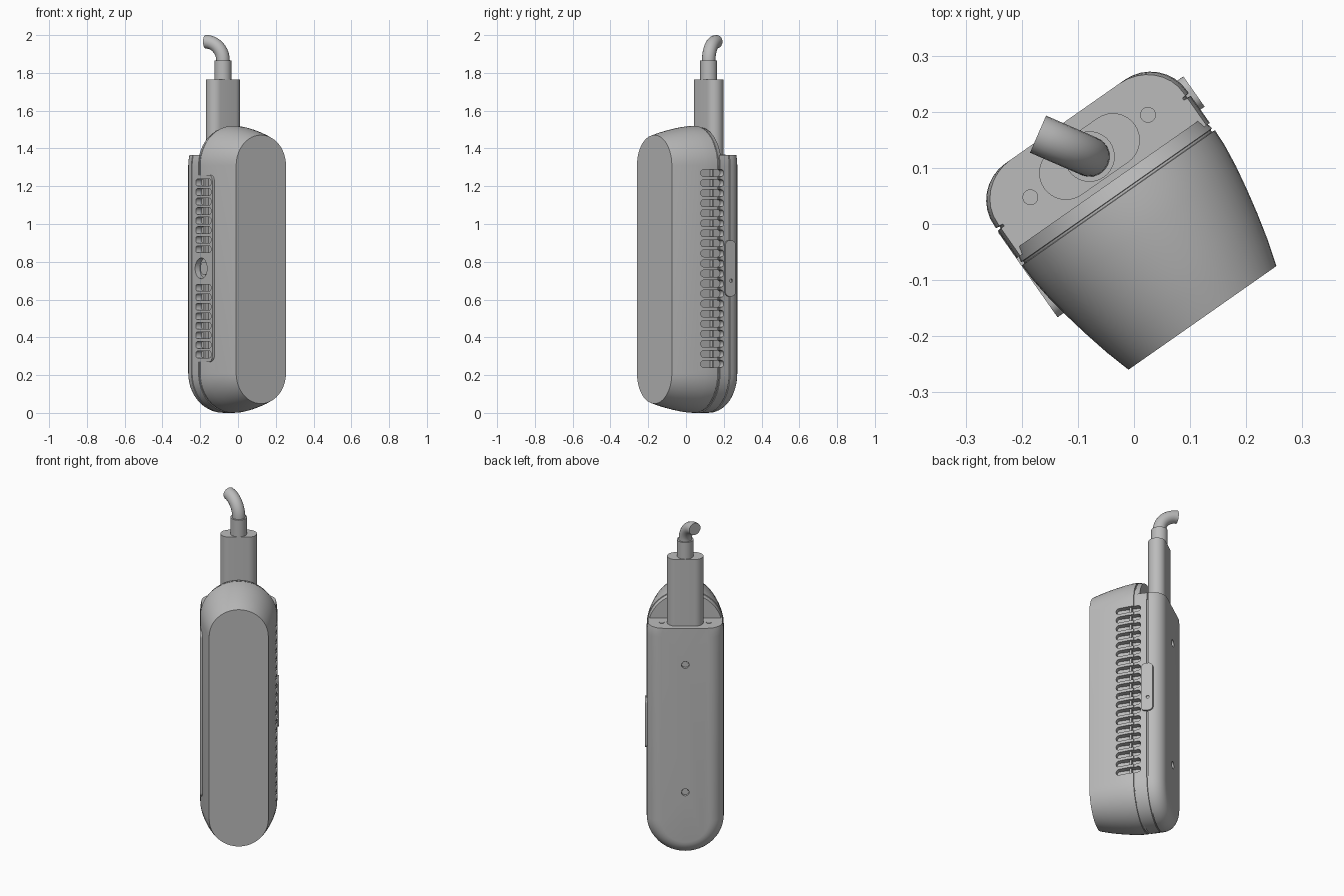
import bpy, bmesh, math
from mathutils import Matrix, Vector

if "Cube" in bpy.data.objects:
    bpy.data.objects.remove(bpy.data.objects["Cube"])

grey = bpy.data.materials.new("plain_grey")
grey.use_nodes = True
grey.diffuse_color = (0.5, 0.5, 0.5, 1)
grey.node_tree.nodes["Principled BSDF"].inputs["Base Color"].default_value = (0.5, 0.5, 0.5, 1)

# Whole unit is turned about the vertical axis
TURN = Matrix.Rotation(math.radians(35), 4, "Z") @ Matrix.Translation((0.004, 0, 0))
LOW, HIGH, LEDGE, WIDE = 0.21, 1.31, 1.365, 0.21
SLOT_Y, SLOT_HALF = 0.024, 0.07


def finish(name, bm, angle=30):
    bmesh.ops.recalc_face_normals(bm, faces=bm.faces[:])
    bm.transform(TURN)
    mesh = bpy.data.meshes.new(name)
    bm.to_mesh(mesh)
    bm.free()
    mesh.materials.append(grey)
    ob = bpy.data.objects.new(name, mesh)
    bpy.context.collection.objects.link(ob)
    smooth(ob, angle)
    return ob


def smooth(ob, angle=30):
    bpy.ops.object.select_all(action="DESELECT")
    ob.select_set(True)
    bpy.context.view_layer.objects.active = ob
    bpy.ops.object.shade_smooth_by_angle(angle=math.radians(angle))


def loft(bm, rings):
    loops = [[bm.verts.new(p) for p in ring] for ring in rings]
    n = len(loops[0])
    for a, b in zip(loops, loops[1:]):
        for i in range(n):
            j = (i + 1) % n
            bm.faces.new((a[i], a[j], b[j], b[i]))
    bm.faces.new(loops[0])
    bm.faces.new(loops[-1])


def stadium(y, r, steps=24):
    """Upright capsule outline at depth y."""
    pts = []
    for start, z in ((0, HIGH), (math.pi, LOW)):
        for i in range(steps + 1):
            t = start + math.pi * i / steps
            pts.append((r * math.cos(t), y, z + r * math.sin(t)))
    return pts


def pill(bm, axis, centre, ha, hb, r, d0, d1, steps=8):
    """Rounded rectangle extruded along an axis; the outline uses the next two axes."""
    ring = []
    for q, (sa, sb) in enumerate(((1, 1), (-1, 1), (-1, -1), (1, -1))):
        for i in range(steps + 1):
            t = (q + i / steps) * math.pi / 2
            p = (sa * (ha - r) + r * math.cos(t), sb * (hb - r) + r * math.sin(t))
            if not ring or (Vector(p) - Vector(ring[-1])).length > 1e-5:
                ring.append(p)
    if (Vector(ring[0]) - Vector(ring[-1])).length < 1e-5:
        ring.pop()
    k = "XYZ".index(axis)
    rings = []
    for d in (d0, d1):
        pts = []
        for a, b in ring:
            p = Vector(centre)
            p[k] = d
            p[(k + 1) % 3] += a
            p[(k + 2) % 3] += b
            pts.append(p)
        rings.append(pts)
    loft(bm, rings)


def part(name, *args, **kw):
    bm = bmesh.new()
    pill(bm, *args, **kw)
    return finish(name, bm)


def cut(ob, cutter):
    mod = ob.modifiers.new("cut", "BOOLEAN")
    mod.operation, mod.solver, mod.object = "DIFFERENCE", "EXACT", cutter
    bpy.ops.object.select_all(action="DESELECT")
    bpy.context.view_layer.objects.active = ob
    bpy.ops.object.modifier_apply(modifier="cut")
    smooth(ob)


# Front cover: capsule that swells toward the back, with a stepped rear lip
bm = bmesh.new()
loft(bm, [stadium(y, r) for y, r in (
    (-0.207, 0.161), (-0.16, 0.175), (-0.11, 0.187), (-0.066, 0.196), (-0.02, 0.204),
    (0.023, 0.209), (0.054, WIDE), (0.055, 0.204), (0.059, 0.204), (0.06, 0.208), (0.085, 0.202))])
cover = finish("front_cover", bm)

# Rear shell: seam groove, rounded back edge, flat ledge on top
bm = bmesh.new()
rings = [(0.07, WIDE), (0.129, WIDE), (0.13, 0.203), (0.134, 0.203), (0.135, WIDE)]
for i in range(1, 9):
    t = i / 8 * math.pi / 2
    rings.append((0.14 + 0.08 * math.sin(t), 0.13 + 0.08 * math.cos(t)))
loft(bm, [stadium(y, r) for y, r in rings])
cutting = bmesh.ops.bisect_plane(bm, geom=bm.verts[:] + bm.edges[:] + bm.faces[:],
                                 plane_co=(0, 0, LEDGE), plane_no=(0, 0, 1), clear_outer=True)
rim = [e for e in cutting["geom_cut"] if isinstance(e, bmesh.types.BMEdge)]
bmesh.ops.contextual_create(bm, geom=rim)
shell = finish("rear_shell", bm)

# Raised side panel on the right
panel = part("side_panel", "X", (0, 0.034, 0.765), 0.092, 0.495, 0.03, -0.211, -0.15)

# Vent slots on both sides and the round port in the panel
left_rows = [1.27 - 0.0532 * i for i in range(20)]
right_rows = [z - 0.0505 * i for z in (1.22, 0.663) for i in range(8)]
for side, rows in ((1, left_rows), (-1, right_rows)):
    bm = bmesh.new()
    for z in rows:
        pill(bm, "X", (0, SLOT_Y, z), SLOT_HALF, 0.018, 0.015, side * 0.175, side * 0.26, steps=4)
    if side < 0:
        pill(bm, "X", (0, 0.045, 0.765), 0.055, 0.055, 0.055, -0.18, -0.26)
    cutter = finish("slot_cutter", bm)
    cutter.hide_render = True
    for ob in (cover, shell) + ((panel,) if side < 0 else ()):
        cut(ob, cutter)
    bpy.data.objects.remove(cutter)

# Thin rib behind the slots
for name, side, spans in (("left", 1, ((0.765, 0.53),)), ("right", -1, ((1.045, 0.2), (0.485, 0.2)))):
    bm = bmesh.new()
    for z, half in spans:
        pill(bm, "X", (0, 0.035, z), 0.006, half, 0.001, side * 0.16, side * 0.197, steps=1)
    finish(name + "_slot_rib", bm)

# Port frame and inner disc
part("port_disc", "X", (0, 0.045, 0.765), 0.035, 0.035, 0.035, -0.192, -0.17)

# Side latch over the seam on the left
latch = part("side_latch", "X", (0, 0.132, 0.765), 0.033, 0.148, 0.025, 0.19, 0.219)
bm = bmesh.new()
pill(bm, "X", (0, 0.136, 0.7), 0.009, 0.009, 0.009, 0.211, 0.24)
cutter = finish("latch_hole_cutter", bm)
cut(latch, cutter)
bpy.data.objects.remove(cutter)

# Recessed screws in the back
bm = bmesh.new()
for z in (0.38, 1.145):
    pill(bm, "Y", (0, 0, z), 0.021, 0.021, 0.021, 0.205, 0.25)
cutter = finish("screw_cutter", bm)
cut(shell, cutter)
bpy.data.objects.remove(cutter)
for i, z in enumerate((0.38, 1.145)):
    part(f"back_screw_{i + 1}", "Y", (0, 0, z), 0.017, 0.017, 0.017, 0.19, 0.212)

# Ledge screws
for name, x in (("left", 0.128), ("right", -0.128)):
    part(name + "_ledge_screw", "Z", (x, 0.145, 0), 0.014, 0.014, 0.014, LEDGE - 0.02, LEDGE + 0.003)

# Connector plug and strain relief
part("connector_plug", "Z", (0, 0.144, 0), 0.099, 0.048, 0.048, LEDGE - 0.01, 1.765)
part("strain_relief", "Z", (0, 0.144, 0), 0.045, 0.045, 0.045, 1.75, 1.865)

# Bent cable: quarter turn swept with a round section
bm = bmesh.new()
heading = Matrix.Rotation(math.radians(121.5), 3, "Z") @ Vector((1, 0, 0))
side = heading.cross(Vector((0, 0, 1)))
base, bend, rad = Vector((0, 0.144, 1.865)), 0.1, 0.036
rings = []
for i in range(-1, 11):
    t = max(i, 0) / 10 * math.pi / 2
    out = heading * math.cos(t) - Vector((0, 0, math.sin(t)))
    mid = base + heading * bend * (1 - math.cos(t)) + Vector((0, 0, bend * math.sin(t)))
    if i < 0:
        mid.z -= 0.02
    rings.append([mid + rad * (out * math.cos(a) + side * math.sin(a))
                  for a in (2 * math.pi * k / 20 for k in range(20))])
loft(bm, rings)
finish("bent_cable", bm)
